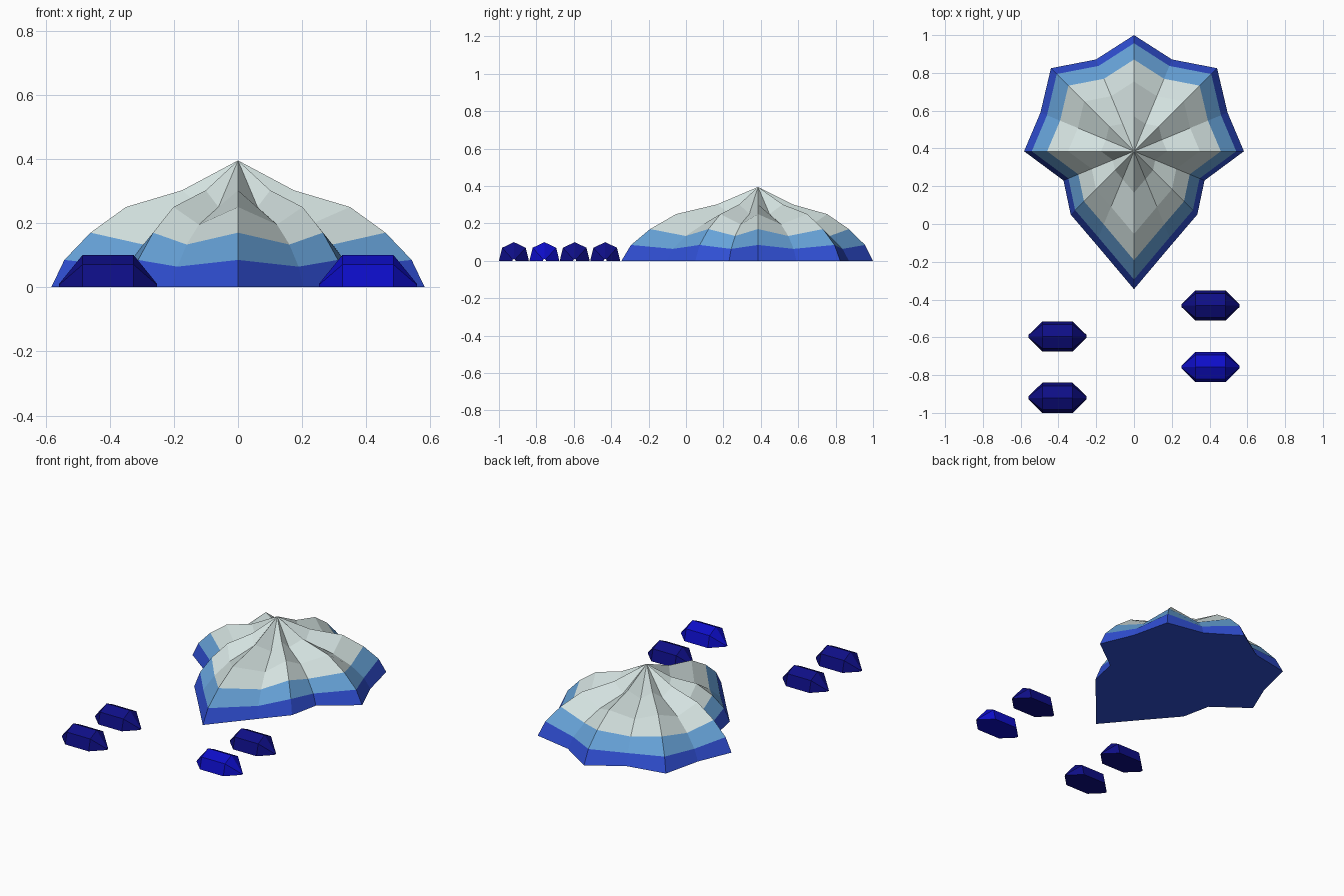
import bpy, bmesh, math

if "Cube" in bpy.data.objects:
    bpy.data.objects.remove(bpy.data.objects["Cube"])


def srgb(*rgb):
    return tuple((c / 255 / 12.92) if c < 11 else ((c / 255 + 0.055) / 1.055) ** 2.4 for c in rgb) + (1.0,)


def material(name, *rgb):
    m = bpy.data.materials.new(name)
    m.diffuse_color = srgb(*rgb)
    m.use_nodes = True
    m.node_tree.nodes["Principled BSDF"].inputs["Base Color"].default_value = m.diffuse_color
    return m


royal = material("royal blue", 48, 79, 212)
sky = material("sky blue", 103, 163, 217)
pale = material("pale grey", 211, 225, 223)
navy = material("navy", 14, 14, 134)
bright = material("bright blue", 13, 13, 200)


def make_object(name, bm, mats):
    bmesh.ops.recalc_face_normals(bm, faces=bm.faces)
    me = bpy.data.meshes.new(name)
    bm.to_mesh(me)
    bm.free()
    for m in mats:
        me.materials.append(m)
    ob = bpy.data.objects.new(name, me)
    bpy.context.collection.objects.link(ob)
    return ob


# Ridged shell: 16 spokes, alternating ridge and groove, radius from back to front
half = [0.615, 0.526, 0.622, 0.536, 0.582, 0.404, 0.474, 0.53, 0.73]
radii = half + half[-2:0:-1]
# ring: (scale, ridge height, groove height)
rings = [(1, 0, 0), (0.93, 0.085, 0.064), (0.79, 0.17, 0.133),
         (0.60, 0.25, 0.195), (0.30, 0.302, 0.25)]
CY = 0.385

bm = bmesh.new()
loops = []
for s, ridge, groove in rings:
    loop = []
    for i, r in enumerate(radii):
        a = math.pi / 2 - i * math.tau / 16
        loop.append(bm.verts.new((r * s * math.cos(a), CY + r * s * math.sin(a),
                                  groove if i % 2 else ridge)))
    loops.append(loop)
apex = bm.verts.new((0, CY, 0.395))
for k in range(len(loops)):
    for i in range(16):
        j = (i + 1) % 16
        a, b = loops[k][i], loops[k][j]
        if k + 1 < len(loops):
            f = bm.faces.new((a, b, loops[k + 1][j], loops[k + 1][i]))
        else:
            f = bm.faces.new((a, b, apex))
        f.material_index = min(k, 2)       # colour bands by ring
bm.faces.new(loops[0])                     # flat underside
make_object("shell", bm, [royal, sky, pale])


# Small faceted pebbles: five-sided section, tapering to tiny open ends
section = [(-0.08, 0), (-0.063, 0.07), (0, 0.1), (0.063, 0.07), (0.08, 0)]
stations = [(-0.153, 0.1), (-0.08, 1), (0.08, 1), (0.153, 0.1)]


def pebble(name, x, y, mat):
    bm = bmesh.new()
    rows = [[bm.verts.new((x + px, y + py * s, pz * s)) for py, pz in section]
            for px, s in stations]
    for a, b in zip(rows, rows[1:]):
        for i in range(5):
            j = (i + 1) % 5
            bm.faces.new((a[i], a[j], b[j], b[i]))
    make_object(name, bm, [mat])


pebble("pebble_right_back", 0.405, -0.432, navy)
pebble("pebble_left_back", -0.405, -0.595, navy)
pebble("pebble_right_front", 0.405, -0.757, bright)
pebble("pebble_left_front", -0.405, -0.92, navy)
